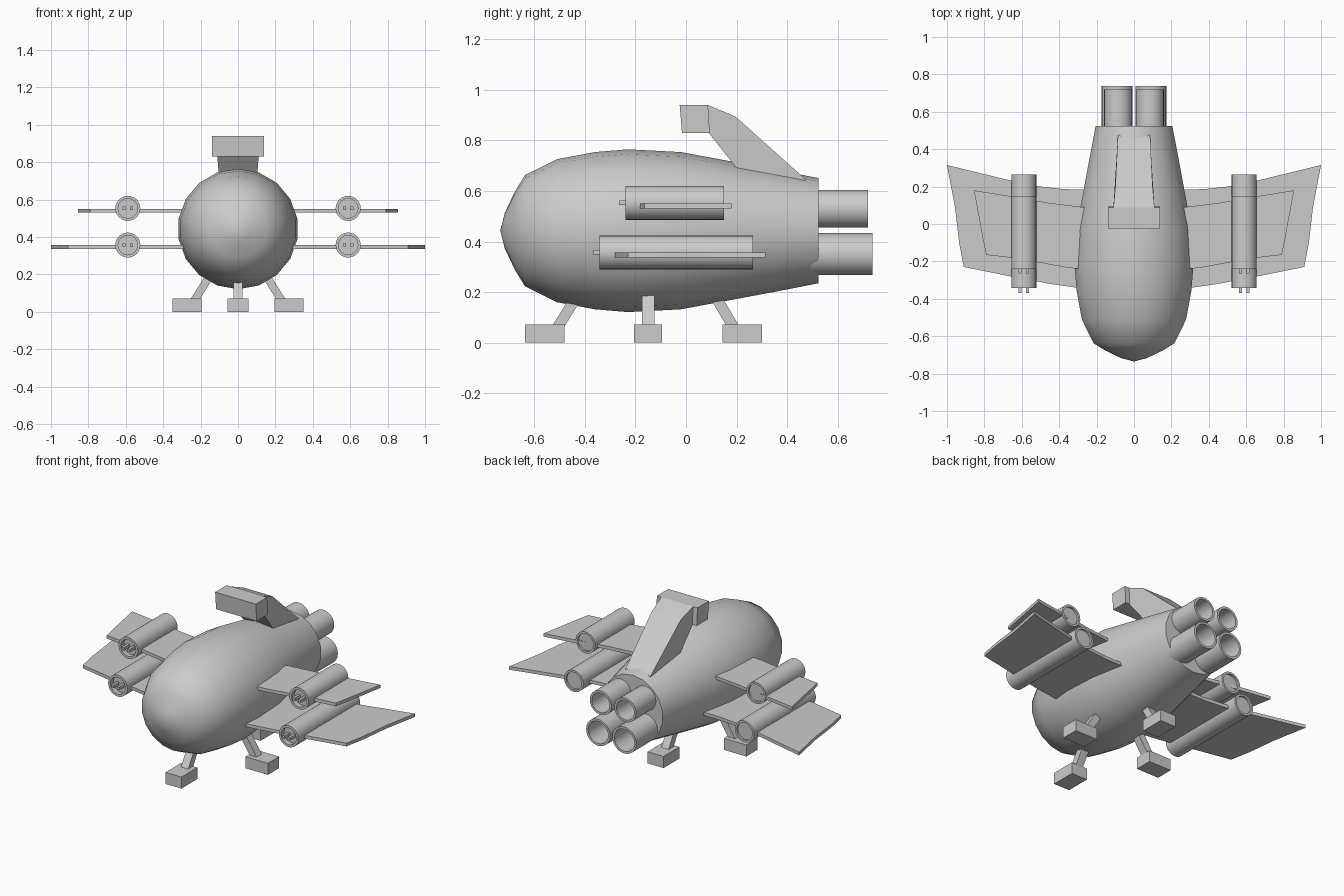
import bpy, bmesh, math
from mathutils import Vector

if "Cube" in bpy.data.objects:
    bpy.data.objects.remove(bpy.data.objects["Cube"])


def finish(name, bm, smooth=False):
    bmesh.ops.remove_doubles(bm, verts=bm.verts, dist=1e-5)
    bmesh.ops.recalc_face_normals(bm, faces=bm.faces)
    me = bpy.data.meshes.new(name)
    bm.to_mesh(me)
    bm.free()
    ob = bpy.data.objects.new(name, me)
    bpy.context.collection.objects.link(ob)
    if smooth:
        bpy.ops.object.select_all(action='DESELECT')
        ob.select_set(True)
        bpy.context.view_layer.objects.active = ob
        bpy.ops.object.shade_smooth_by_angle(angle=math.radians(40))
    return ob


def lathe(name, profile, x=0, z=0, n=24):
    """Revolve (radius, y) points about an axis parallel to y."""
    bm = bmesh.new()
    rings = []
    for r, y in profile:
        if r == 0:
            rings.append([bm.verts.new((x, y, z))] * n)
        else:
            rings.append([bm.verts.new((x + r * math.sin(2 * math.pi * i / n), y,
                                        z + r * math.cos(2 * math.pi * i / n))) for i in range(n)])
    for a, b in zip(rings, rings[1:]):
        for i in range(n):
            j = (i + 1) % n
            bm.faces.new(list(dict.fromkeys([a[i], a[j], b[j], b[i]])))
    return finish(name, bm, True)


def loft(name, loop_a, loop_b):
    """Solid between two matching outlines."""
    bm = bmesh.new()
    a = [bm.verts.new(p) for p in loop_a]
    b = [bm.verts.new(p) for p in loop_b]
    bm.faces.new(a)
    bm.faces.new(b[::-1])
    for i in range(len(a)):
        j = (i + 1) % len(a)
        bm.faces.new([a[i], b[i], b[j], a[j]])
    return finish(name, bm)


def box(name, c, s):
    x, y, z = (v / 2 for v in s)
    ring = [(-x, -y), (x, -y), (x, y), (-x, y)]
    return loft(name, [(c[0] + u, c[1] + v, c[2] - z) for u, v in ring],
                [(c[0] + u, c[1] + v, c[2] + z) for u, v in ring])


# Fuselage
lathe("fuselage", [(0, -.735), (.07, -.717), (.155, -.677), (.22, -.637), (.283, -.51),
                   (.311, -.36), (.322, -.23), (.311, -.02), (.272, .19), (.24, .36),
                   (.208, .525), (0, .525)], z=.443, n=18)

# Wing outlines (right side, x/y)
lower_wing = [(.2, -.345), (.31, -.34), (.45, -.32), (.66, -.28), (.91, -.23), (.935, -.10),
              (.957, .09), (1.0, .315), (.65, .23), (.5, .2), (.37, .186), (.15, .184)]
upper_wing = [(.2, -.245), (.35, -.235), (.5, -.207), (.66, -.18), (.79, -.165), (.808, -.08),
              (.824, .01), (.856, .18), (.65, .147), (.45, .112), (.27, .09), (.15, .08)]

for side, s in (("right", 1), ("left", -1)):
    for level, outline, z, pz, y0, y1 in (("lower", lower_wing, .347, .357, -.343, .265),
                                          ("upper", upper_wing, .54, .553, -.24, .15)):
        loft(f"{side}_{level}_wing", [(s * x, y, z - .01) for x, y in outline],
             [(s * x, y, z + .01) for x, y in outline])
        # Pod with recessed ends and two small barrels
        px = s * .589
        lathe(f"{side}_{level}_pod", [(0, y0 + .03), (.052, y0 + .03), (.052, y0), (.067, y0),
                                      (.067, y1), (.054, y1), (.054, y1 - .012), (0, y1 - .012)],
              px, pz)
        for k in (-1, 1):
            box(f"{side}_{level}_barrel", (px + k * .02, y0 + .005, pz), (.017, .06, .018))

    # Rear thrusters
    for level, r, x, z, y1 in (("lower", .083, .09, .35, .737), ("upper", .075, .085, .53, .72)):
        lathe(f"{side}_{level}_thruster", [(r, .49), (r, y1), (r - .014, y1),
                                           (r - .014, .535), (0, .535)], s * x, z)

# Tail fin stem, lofted across its tapering width
stem = [(.08, .94, .11), (.087, .94, .11), (.195, .895, .1), (.475, .645, .086),
        (.45, .6, .086), (.25, .62, .095), (.205, .685, .1), (.09, .83, .11), (.08, .83, .11)]
loft("tail_fin", [(-w, y, z) for y, z, w in stem], [(w, y, z) for y, z, w in stem])

# Fin head block
head = [(-.025, .94), (.087, .94), (.094, .83), (-.016, .83)]
loft("fin_head", [(-.14, y, z) for y, z in head], [(.14, y, z) for y, z in head])

# Landing legs: foot centre, foot size, strut bottom and top
legs = (("front", (0, -.558), (.11, .156), (0, -.515), (0, -.415)),
        ("rear", (0, .222), (.11, .156), (0, .195), (0, .1)),
        ("right", (.272, -.15), (.156, .11), (.24, -.15), (.14, -.15)),
        ("left", (-.272, -.15), (.156, .11), (-.24, -.15), (-.14, -.15)))
for name, foot, size, low, high in legs:
    box(f"{name}_foot", (*foot, .036), (*size, .072))
    ring = [(-.025, -.025), (.025, -.025), (.025, .025), (-.025, .025)]
    loft(f"{name}_strut", [(low[0] + u, low[1] + v, .05) for u, v in ring],
         [(high[0] + u, high[1] + v, .21) for u, v in ring])
